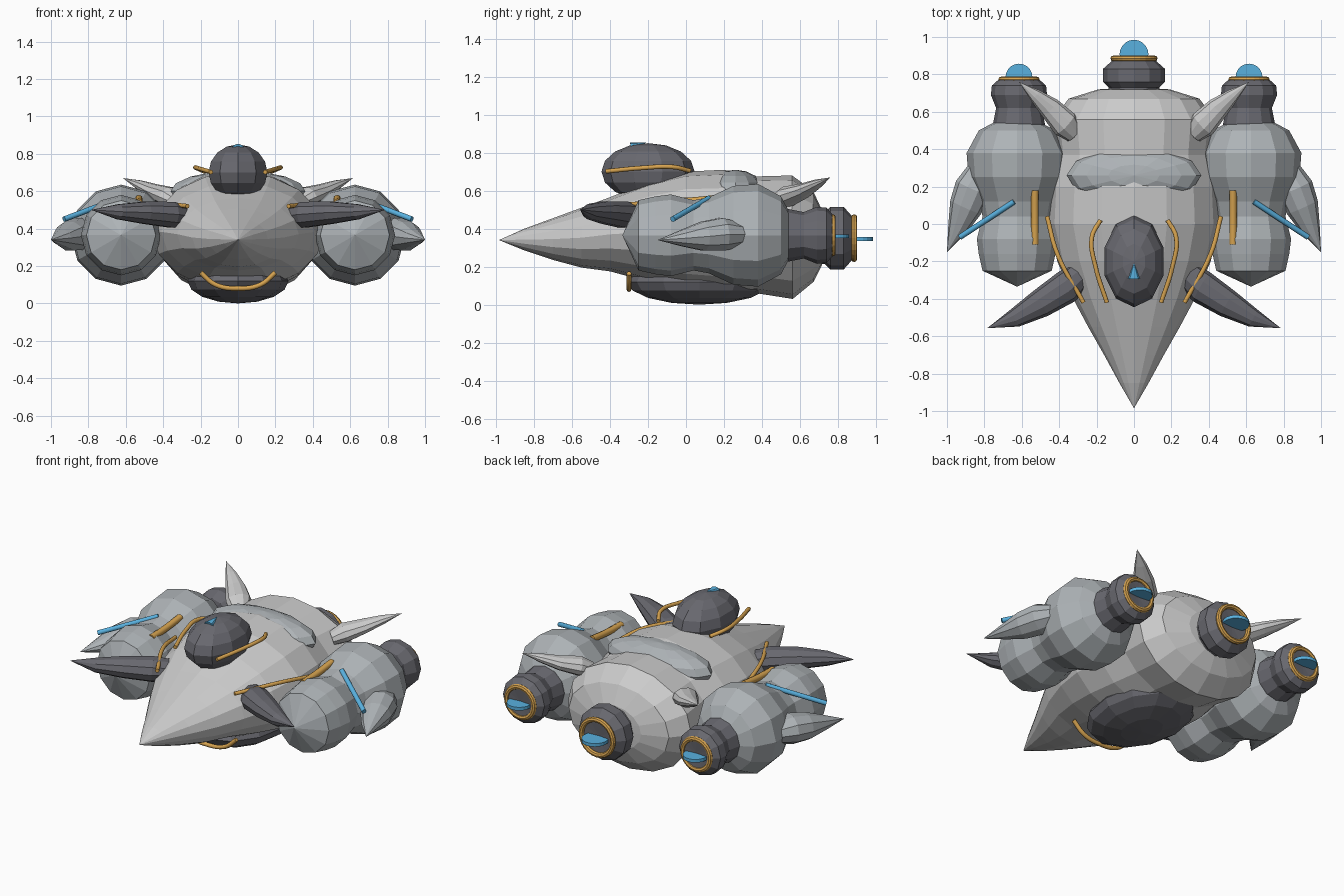
import bpy, bmesh, math
from mathutils import Vector, Matrix

if "Cube" in bpy.data.objects:
    bpy.data.objects.remove(bpy.data.objects["Cube"])


def material(name, rgb):
    m = bpy.data.materials.new(name)
    m.diffuse_color = (*rgb, 1)
    m.use_nodes = True
    m.node_tree.nodes["Principled BSDF"].inputs["Base Color"].default_value = m.diffuse_color
    return m


HULL = material("hull_grey", (0.52, 0.52, 0.52))
POD = material("pod_grey", (0.42, 0.45, 0.47))
DARK = material("dark_grey", (0.14, 0.14, 0.16))
GOLD = material("amber", (0.68, 0.37, 0.08))
BLUE = material("blue", (0.10, 0.44, 0.74))


def finish(name, bm, mat, mirror=False):
    bmesh.ops.remove_doubles(bm, verts=bm.verts, dist=0.0005)
    bmesh.ops.recalc_face_normals(bm, faces=bm.faces)
    me = bpy.data.meshes.new(name)
    bm.to_mesh(me)
    bm.free()
    me.materials.append(mat)
    ob = bpy.data.objects.new(name, me)
    bpy.context.collection.objects.link(ob)
    if mirror:
        ob.modifiers.new("Mirror", 'MIRROR')
    return ob


def loft(name, sections, sides, mat, mirror=False):
    """Parallel rings (centre, side radius, vertical radius) joined into a skin."""
    bm = bmesh.new()
    t = (Vector(sections[-1][0]) - Vector(sections[0][0])).normalized()
    side = t.cross(Vector((0, 0, 1))).normalized()
    up = side.cross(t)
    rings = []
    for c, a, b in sections:
        ring = []
        for i in range(sides):
            k = 2 * math.pi * i / sides
            ring.append(bm.verts.new(Vector(c) + side * a * math.cos(k) + up * b * math.sin(k)))
        rings.append(ring)
    for r, q in zip(rings, rings[1:]):
        for i in range(sides):
            j = (i + 1) % sides
            bm.faces.new((r[i], r[j], q[j], q[i]))
    # Cap only the ends that are not points
    for ring, sec in ((rings[0], sections[0]), (rings[-1], sections[-1])):
        if sec[1] > 0:
            bm.faces.new(ring)
    return finish(name, bm, mat, mirror)


def lathe_y(name, x, z, profile, sides, mat, mirror=False):
    return loft(name, [((x, y, z), r, r) for y, r in profile], sides, mat, mirror)


def ellipsoid(name, loc, size, mat, u=12, v=8):
    bm = bmesh.new()
    bmesh.ops.create_uvsphere(bm, u_segments=u, v_segments=v, radius=1,
                              matrix=Matrix.Translation(loc) @ Matrix.Diagonal((*size, 1)))
    return finish(name, bm, mat)


def rail(name, pts, r, mat, mirror=True, smooth=True):
    cu = bpy.data.curves.new(name, 'CURVE')
    cu.dimensions = '3D'
    cu.bevel_depth, cu.bevel_resolution, cu.resolution_u = r, 2, 6
    cu.use_fill_caps = True
    for s in ((1, -1) if mirror else (1,)):
        sp = cu.splines.new('BEZIER')
        sp.bezier_points.add(len(pts) - 1)
        for bp, p in zip(sp.bezier_points, pts):
            bp.co = (p[0] * s, p[1], p[2])
            bp.handle_left_type = bp.handle_right_type = 'AUTO' if smooth else 'VECTOR'
    cu.materials.append(mat)
    ob = bpy.data.objects.new(name, cu)
    bpy.context.collection.objects.link(ob)


# Main hull: y, half width, bottom, top
hull = [(-0.985, 0, 0.34, 0.34), (-0.85, 0.078, 0.285, 0.40), (-0.7, 0.16, 0.235, 0.455),
        (-0.55, 0.245, 0.195, 0.51), (-0.4, 0.325, 0.175, 0.565), (-0.2, 0.41, 0.12, 0.645),
        (0.0, 0.46, 0.07, 0.70), (0.2, 0.45, 0.05, 0.71), (0.37, 0.41, 0.06, 0.675),
        (0.56, 0.43, 0.03, 0.68), (0.67, 0.35, 0.12, 0.60), (0.72, 0.19, 0.22, 0.49), (0.73, 0, 0.35, 0.35)]
loft("hull", [((0, y, (a + b) / 2), w, (b - a) / 2) for y, w, a, b in hull], 16, HULL)
ellipsoid("belly_plate", (0, 0.07, 0.12), (0.27, 0.38, 0.12), DARK)
ellipsoid("back_plate", (0, 0.26, 0.60), (0.36, 0.15, 0.11), POD)

# Canopy and its small beacon
ellipsoid("canopy", (0, -0.20, 0.70), (0.165, 0.245, 0.15), DARK, 10, 8)
loft("canopy_beacon", [((0, -0.21, 0.853), 0, 0), ((0, -0.29, 0.833), 0.032, 0.02)], 8, BLUE)

# Side engine pods
lathe_y("engine_pod", 0.625, 0.365,
        [(-0.335, 0), (-0.25, 0.185), (-0.16, 0.205), (-0.08, 0.215), (0.04, 0.185), (0.12, 0.20),
         (0.25, 0.26), (0.38, 0.27), (0.50, 0.205), (0.54, 0.13), (0.55, 0)], 12, POD, True)


# Thrusters: nozzle, rim ring and glow disc
def thruster(label, x, z, profile, ring_y, ring_r, glow_y, glow_r, mirror):
    lathe_y(label + "_nozzle", x, z, profile, 12, DARK, mirror)
    tube = [(ring_y + 0.016 * math.cos(k * math.pi / 4), ring_r + 0.016 * math.sin(k * math.pi / 4))
            for k in range(9)]
    bm = bmesh.new()
    rings = [[bm.verts.new((x + r * math.cos(a * math.pi / 12), y, z + r * math.sin(a * math.pi / 12)))
              for a in range(24)] for y, r in tube]
    for p, q in zip(rings, rings[1:]):
        for i in range(24):
            j = (i + 1) % 24
            bm.faces.new((p[i], p[j], q[j], q[i]))
    finish(label + "_ring", bm, GOLD, mirror)
    bm = bmesh.new()
    bmesh.ops.create_cone(bm, cap_ends=True, segments=20, radius1=glow_r, radius2=glow_r, depth=0.02,
                          matrix=Matrix.Translation((x, glow_y, z - 0.005)))
    finish(label + "_glow", bm, BLUE, mirror)


thruster("side_thruster", 0.615, 0.365,
         [(0.48, 0.14), (0.54, 0.138), (0.62, 0.122), (0.69, 0.15), (0.74, 0.145), (0.78, 0.10), (0.77, 0)],
         0.772, 0.095, 0.785, 0.072, True)
thruster("main_thruster", 0, 0.35,
         [(0.66, 0.14), (0.73, 0.135), (0.76, 0.165), (0.83, 0.165), (0.87, 0.12), (0.88, 0.11), (0.87, 0)],
         0.885, 0.11, 0.908, 0.077, False)

# Horn-shaped fins
loft("front_spike", [((0.26, -0.25, 0.46), 0.07, 0.06), ((0.36, -0.335, 0.475), 0.09, 0.072),
                     ((0.50, -0.425, 0.485), 0.077, 0.062), ((0.64, -0.505, 0.49), 0.05, 0.042),
                     ((0.785, -0.557, 0.50), 0, 0)], 10, DARK, True)
loft("rear_fin", [((0.32, 0.48, 0.54), 0.05, 0.04), ((0.37, 0.535, 0.57), 0.075, 0.055),
                  ((0.45, 0.62, 0.60), 0.06, 0.04), ((0.53, 0.69, 0.635), 0.035, 0.025),
                  ((0.615, 0.76, 0.67), 0, 0)], 10, HULL, True)
loft("side_fin", [((0.80, 0.30, 0.37), 0.08, 0.06), ((0.86, 0.19, 0.37), 0.10, 0.09),
                  ((0.90, 0.09, 0.36), 0.09, 0.08), ((0.942, -0.02, 0.35), 0.055, 0.045),
                  ((1.0, -0.15, 0.34), 0, 0)], 10, POD, True)

# Amber rails and blue strips
rail("canopy_rail", [(0.18, 0.02, 0.705), (0.225, -0.07, 0.725), (0.205, -0.23, 0.72), (0.145, -0.42, 0.702)], 0.012, GOLD)
rail("hull_rail", [(0.465, 0.04, 0.505), (0.41, -0.16, 0.53), (0.27, -0.42, 0.52)], 0.012, GOLD)
rail("pod_rail", [(0.53, -0.11, 0.54), (0.53, 0.03, 0.545), (0.53, 0.18, 0.56)], 0.02, GOLD)
rail("chin_rail", [(-0.20, -0.30, 0.165), (-0.12, -0.30, 0.10), (0, -0.30, 0.08),
                   (0.12, -0.30, 0.10), (0.20, -0.30, 0.165)], 0.013, GOLD, mirror=False)
rail("pod_strip", [(0.64, 0.12, 0.56), (0.93, -0.07, 0.45)], 0.015, BLUE, smooth=False)
